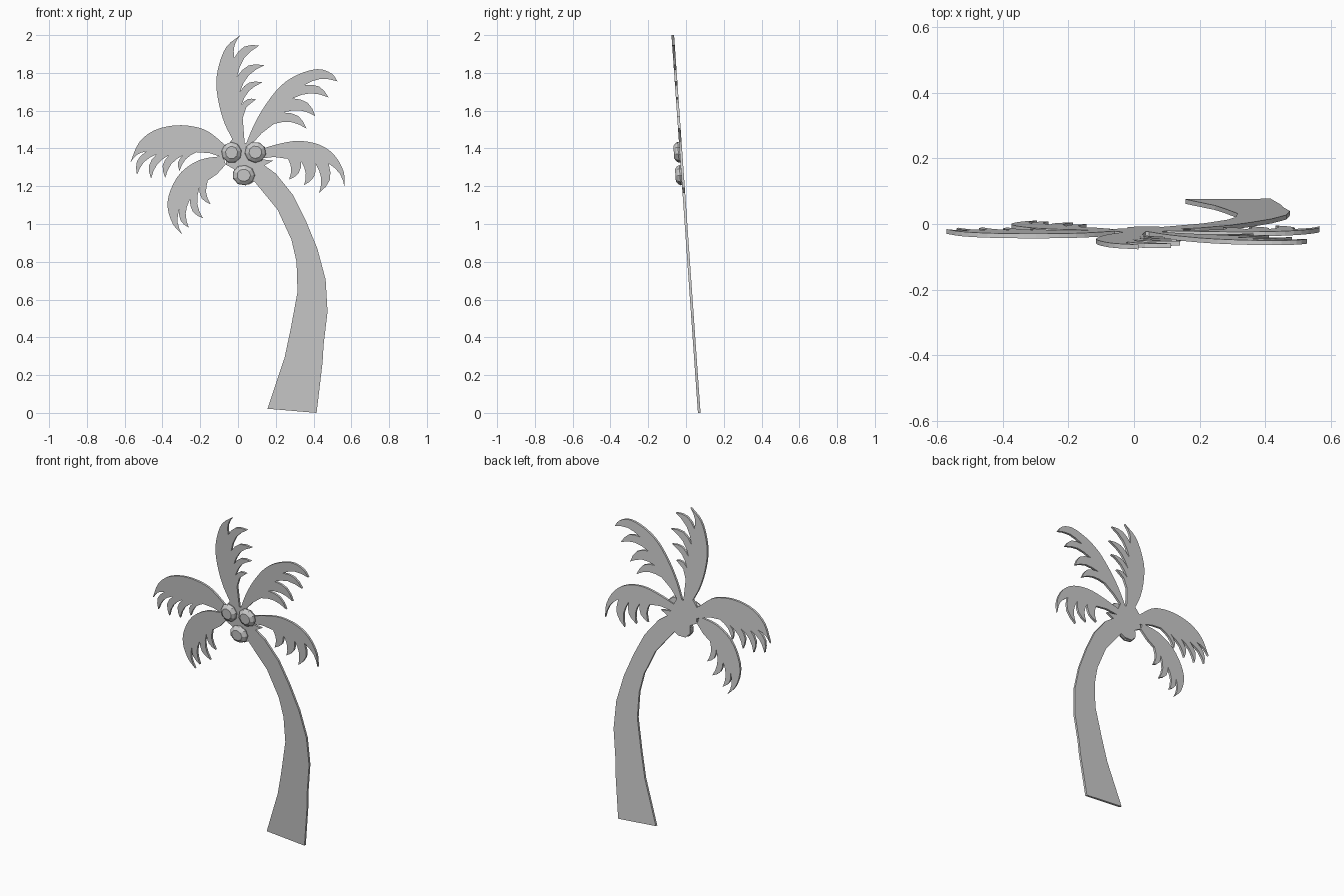
import bpy, bmesh, math
from mathutils import Vector

if "Cube" in bpy.data.objects:
    bpy.data.objects.remove(bpy.data.objects["Cube"])

THICK = 0.014

grey = bpy.data.materials.new("light_grey")
grey.diffuse_color = (0.6, 0.6, 0.6, 1)
grey.use_nodes = True
grey.node_tree.nodes["Principled BSDF"].inputs["Base Color"].default_value = grey.diffuse_color


def lean(x, z, forward=0.0):
    """Point on the backward-leaning sheet, pushed towards the front."""
    return Vector((x, 0.07 - 0.07 * z - forward, z))


def finish(name, bm):
    bmesh.ops.recalc_face_normals(bm, faces=bm.faces)
    mesh = bpy.data.meshes.new(name)
    bm.to_mesh(mesh)
    bm.free()
    mesh.materials.append(grey)
    obj = bpy.data.objects.new(name, mesh)
    bpy.context.collection.objects.link(obj)
    return obj


def plate(name, outline):
    """Flat cut-out sheet from an outline in x and z."""
    bm = bmesh.new()
    front = bm.faces.new([bm.verts.new(lean(x, z, THICK / 2)) for x, z in outline])
    back = bmesh.ops.extrude_face_region(bm, geom=[front], use_keep_orig=True)
    verts = [v for v in back["geom"] if isinstance(v, bmesh.types.BMVert)]
    bmesh.ops.translate(bm, verts=verts, vec=(0, THICK, 0))
    return finish(name, bm)


def smooth_path(points, steps=3):
    """Catmull-Rom curve through the points."""
    p = [Vector(q) for q in points]
    p = [2 * p[0] - p[1]] + p + [2 * p[-1] - p[-2]]
    out = []
    for a, b, c, d in zip(p, p[1:], p[2:], p[3:]):
        for i in range(steps):
            t = i / steps
            out.append(0.5 * (2 * b + (c - a) * t + (2 * a - 5 * b + 4 * c - d) * t * t
                              + (3 * b - a - 3 * c + d) * t ** 3))
    return out + [p[-2]]


def arc(a, b, bulge, steps=4):
    """Points after a, up to and including b, bowed to the left by bulge."""
    a, b = Vector(a), Vector(b)
    side = Vector((a.y - b.y, b.x - a.x)) * bulge
    return [a.lerp(b, i / steps) + side * math.sin(math.pi * i / steps)
            for i in range(1, steps + 1)]


def frond(name, spine, teeth, end, side=1):
    """Leaf: smooth outer edge, then curved leaflets given as notch, tip, notch..."""
    outline = smooth_path(spine)
    last = spine[-1]
    for i, p in enumerate(teeth):
        outline += arc(last, p, side * (-0.13 if i % 2 == 0 else 0.2))
        last = p
    plate(name, outline + [Vector(p) for p in end])


# Trunk
plate("trunk", [
    (.156, .022), (.246, .29), (.278, .44), (.315, .64), (.31, .80), (.283, .917),
    (.21, 1.075), (.087, 1.225), (.14, 1.31), (.2, 1.267), (.29, 1.155), (.358, 1.02),
    (.42, .87), (.464, .705), (.474, .535), (.453, .36), (.448, .27), (.416, 0)])

# Crown joining trunk and fronds
plate("crown", [
    (-.08, 1.36), (-.06, 1.41), (-.03, 1.45), (.035, 1.43), (.045, 1.43), (.08, 1.43),
    (.10, 1.39), (.11, 1.345), (.185, 1.335), (.14, 1.31), (.087, 1.225), (.06, 1.21),
    (.01, 1.21), (-.02, 1.24), (-.02, 1.29), (-.065, 1.315), (-.06, 1.345)])

# Fronds
frond("top_frond",
      [(-.03, 1.45), (-.07, 1.53), (-.10, 1.63), (-.115, 1.745), (-.10, 1.845),
       (-.06, 1.94), (.013, 2.0)],
      [(-.02, 1.88), (.113, 1.945), (-.005, 1.78), (.14, 1.84), (.01, 1.70),
       (.13, 1.75), (.018, 1.63), (.095, 1.66)],
      [(.045, 1.62), (.025, 1.56), (.035, 1.43)])
frond("upper_right_frond",
      [(.045, 1.43), (.087, 1.53), (.145, 1.63), (.225, 1.73), (.315, 1.79),
       (.42, 1.82), (.495, 1.797), (.527, 1.755)],
      [(.35, 1.735), (.48, 1.67), (.29, 1.665), (.41, 1.57), (.24, 1.59),
       (.363, 1.505), (.19, 1.53)],
      [(.125, 1.48), (.08, 1.43)])
frond("right_frond",
      [(.10, 1.39), (.22, 1.425), (.325, 1.44), (.43, 1.42), (.51, 1.365),
       (.56, 1.275), (.565, 1.19)],
      [(.48, 1.32), (.43, 1.165), (.41, 1.32), (.35, 1.205), (.335, 1.33),
       (.27, 1.235), (.265, 1.345)],
      [(.19, 1.355), (.11, 1.345)])
frond("left_frond",
      [(-.06, 1.41), (-.15, 1.485), (-.23, 1.515), (-.335, 1.522), (-.445, 1.495),
       (-.525, 1.43), (-.57, 1.325)],
      [(-.485, 1.385), (-.535, 1.26), (-.43, 1.37), (-.46, 1.24), (-.365, 1.365),
       (-.385, 1.245), (-.29, 1.365), (-.31, 1.28), (-.22, 1.38)],
      [(-.15, 1.375), (-.06, 1.345)], side=-1)
frond("lower_left_frond",
      [(-.08, 1.36), (-.20, 1.34), (-.30, 1.275), (-.357, 1.18), (-.373, 1.09),
       (-.345, 1.0), (-.295, .945)],
      [(-.31, 1.08), (-.26, .98), (-.255, 1.13), (-.185, 1.03), (-.205, 1.19),
       (-.145, 1.105), (-.16, 1.23)],
      [(-.11, 1.265), (-.065, 1.315)], side=-1)


# Coconuts: faceted domes on the front of the crown
def coconut(name, x, z, width, height, turn):
    bm = bmesh.new()
    rings = []
    for scale, depth in ((0.92, 0), (1, 0.014), (0.9, 0.026), (0.6, 0.038)):
        ring = []
        for i in range(9):
            a = turn + math.tau * i / 9
            ring.append(bm.verts.new(lean(x + scale * width * math.cos(a),
                                          z + scale * height * math.sin(a), depth)))
        rings.append(ring)
    for low, high in zip(rings, rings[1:]):
        for i in range(9):
            j = (i + 1) % 9
            bm.faces.new((low[i], low[j], high[j], high[i]))
    bm.faces.new(rings[0])
    bm.faces.new(rings[-1])
    finish(name, bm)


coconut("left_coconut", -.034, 1.378, .054, .056, 0.2)
coconut("right_coconut", .092, 1.38, .057, .056, 0.5)
coconut("lower_coconut", .03, 1.258, .06, .054, 0.0)
